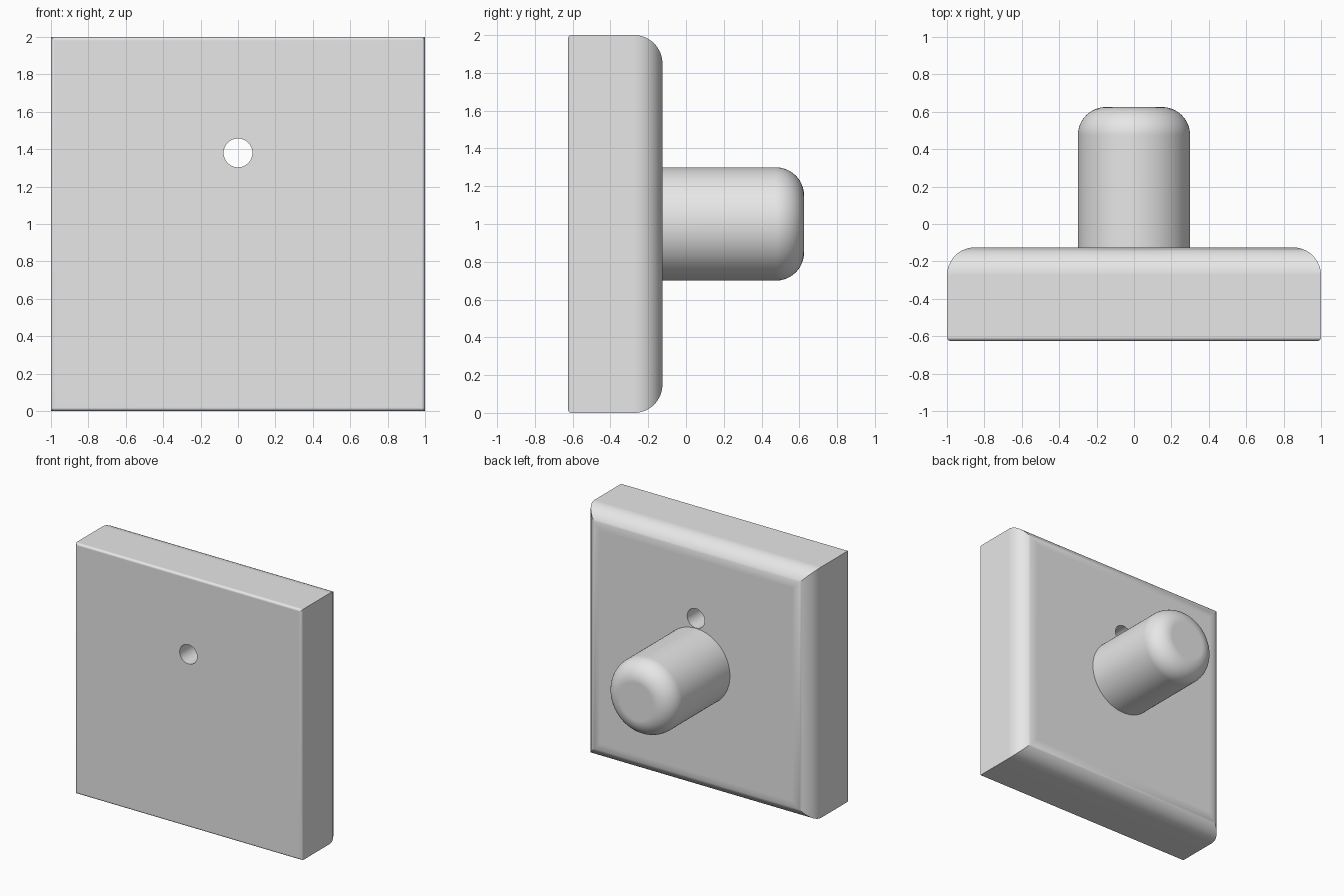
import bpy, bmesh
from math import sin, cos, pi, radians, sqrt

old = bpy.data.objects.get("Cube")
if old:
    bpy.data.objects.remove(old, do_unlink=True)

grey = bpy.data.materials.new("plain grey")
grey.use_nodes = True
COLOR = (0.8, 0.8, 0.8, 1)
grey.diffuse_color = COLOR
grey.node_tree.nodes["Principled BSDF"].inputs["Base Color"].default_value = COLOR


def fillet(half, y, radius, start, end, steps):
    """Quarter-round profile points (half width, y) at one end of a solid."""
    side = 1 if y > 0 or start < end and start == 0 else -1
    pts = []
    for i in range(steps + 1):
        a = start + (end - start) * i / steps
        pts.append((half - radius + radius * cos(a), y + radius * sin(a)))
    return pts


def loft(name, sides, turn, profile, stretch=1.0):
    """Capped solid of regular cross-sections stacked along y, centred at z = 1."""
    bm = bmesh.new()
    rings = []
    for half, y in profile:
        r = half * stretch
        rings.append([bm.verts.new((r * cos(turn + 2 * pi * k / sides), y,
                                    1 + r * sin(turn + 2 * pi * k / sides)))
                      for k in range(sides)])
    for a, b in zip(rings, rings[1:]):
        for k in range(sides):
            n = (k + 1) % sides
            bm.faces.new((a[k], a[n], b[n], b[k]))
    bm.faces.new(rings[0])
    bm.faces.new(rings[-1])
    bmesh.ops.recalc_face_normals(bm, faces=bm.faces)
    mesh = bpy.data.meshes.new(name)
    bm.to_mesh(mesh)
    bm.free()
    mesh.materials.append(grey)
    obj = bpy.data.objects.new(name, mesh)
    bpy.context.collection.objects.link(obj)
    return obj


def smooth(obj):
    bpy.ops.object.select_all(action="DESELECT")
    obj.select_set(True)
    bpy.context.view_layer.objects.active = obj
    bpy.ops.object.shade_smooth_by_angle(angle=radians(30))
    obj.modifiers.new("flat faces", "WEIGHTED_NORMAL").keep_sharp = True


FRONT, SEAT, BACK = -0.625, -0.125, 0.625
ROUND, EASE = 0.15, 0.02

# Square plate: eased front edges, large round on the back edges
plate = loft("back_plate", 4, pi / 4,
             fillet(1, FRONT + EASE, EASE, -pi / 2, 0, 6)
             + fillet(1, SEAT - ROUND, ROUND, 0, pi / 2, 16), sqrt(2))

# Hole through the plate above the peg
drill = loft("hole_cutter", 48, 0, [(0.077, FRONT - 0.1), (0.077, SEAT + 0.1)])
drill.location.z = 0.38
drill.hide_render = True
drill.hide_viewport = False
cut = plate.modifiers.new("hole", "BOOLEAN")
cut.operation = "DIFFERENCE"
cut.solver = "EXACT"
cut.object = drill
bpy.context.view_layer.objects.active = plate
bpy.ops.object.modifier_apply(modifier="hole")
bpy.data.objects.remove(drill, do_unlink=True)
smooth(plate)

# Round peg with a rounded end
peg = loft("peg", 96, 0, [(0.3, SEAT - 0.02)]
           + fillet(0.3, BACK - ROUND, ROUND, 0, pi / 2, 16))
smooth(peg)
